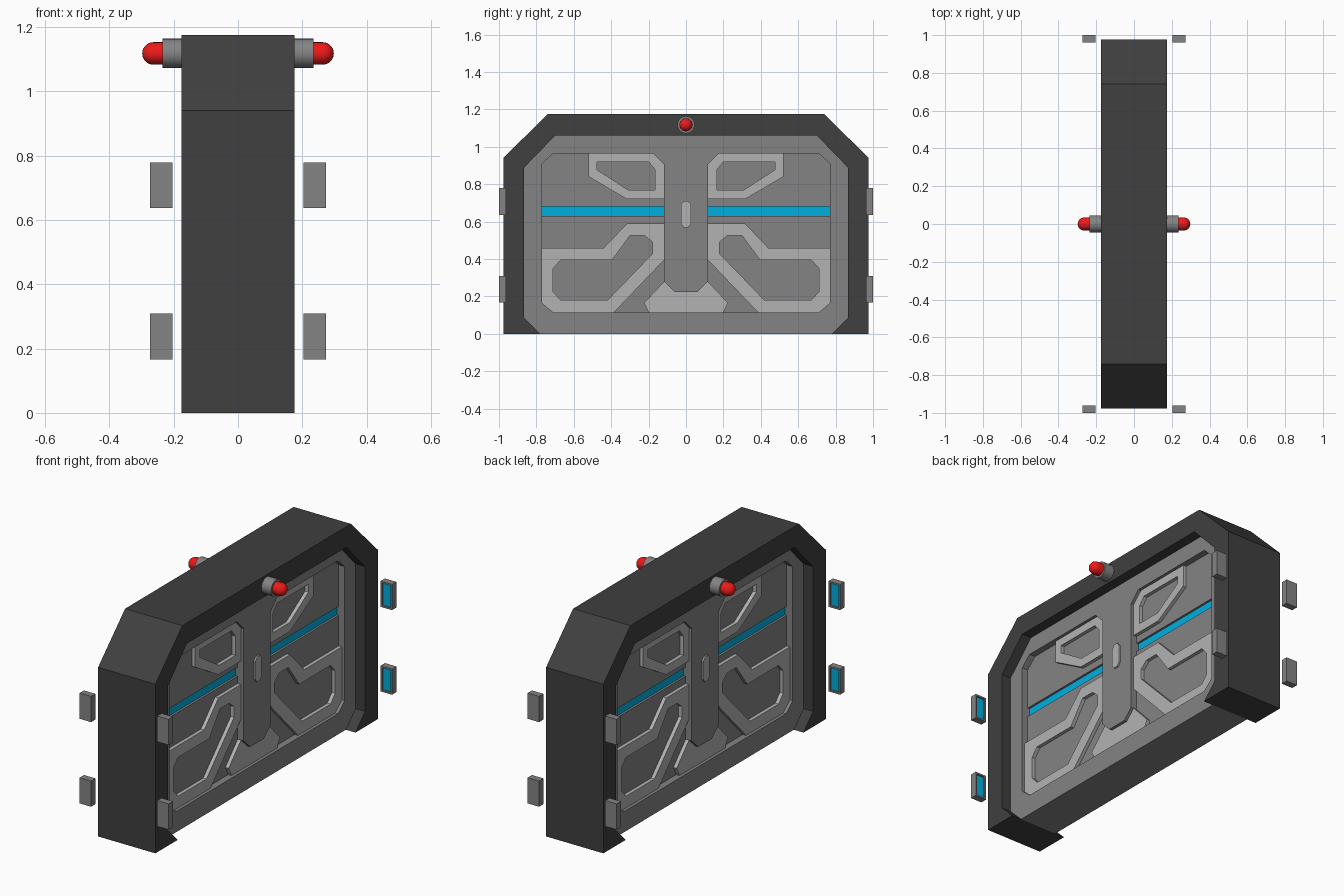
import bpy, bmesh, math
from mathutils import Vector, Matrix

if "Cube" in bpy.data.objects:
    bpy.data.objects.remove(bpy.data.objects["Cube"])


def material(name, rgb):
    m = bpy.data.materials.new(name)
    m.diffuse_color = (*rgb, 1)
    m.use_nodes = True
    m.node_tree.nodes["Principled BSDF"].inputs["Base Color"].default_value = m.diffuse_color
    return m


DARK = material("dark_grey", (0.05, 0.05, 0.05))
MID = material("mid_grey", (0.23, 0.23, 0.23))
LIGHT = material("light_grey", (0.45, 0.45, 0.45))
BLUE = material("blue_glow", (0.0, 0.43, 0.75))
RED = material("red_lamp", (0.85, 0.01, 0.01))


def finish(name, bm, *mats):
    bmesh.ops.recalc_face_normals(bm, faces=bm.faces[:])
    me = bpy.data.meshes.new(name)
    bm.to_mesh(me)
    bm.free()
    for m in mats:
        me.materials.append(m)
    ob = bpy.data.objects.new(name, me)
    bpy.context.collection.objects.link(ob)
    return ob


def sym(half):
    """Close a half outline (y >= 0) by mirroring it in y."""
    return half + [(-y, z) for y, z in reversed(half)]


def prism(name, mat, half_thick, *loops):
    """Extrude yz outlines (first outer, then holes) to x = +-half_thick."""
    bm = bmesh.new()
    edges = []
    for loop in loops:
        vs = [bm.verts.new((-half_thick, y, z)) for y, z in loop]
        edges += [bm.edges.new((vs[i - 1], vs[i])) for i in range(len(vs))]
    if len(loops) == 1:
        bm.faces.new(vs)
    else:
        bmesh.ops.triangle_fill(bm, edges=edges, use_beauty=True, normal=(1, 0, 0))
    ext = bmesh.ops.extrude_face_region(bm, geom=bm.faces[:], use_keep_orig=True)
    moved = [g for g in ext["geom"] if isinstance(g, bmesh.types.BMVert)]
    bmesh.ops.translate(bm, verts=moved, vec=(2 * half_thick, 0, 0))
    return finish(name, bm, mat)


def rect(y0, y1, z0, z1):
    return [(y0, z0), (y1, z0), (y1, z1), (y0, z1)]


def lathe(name, mat, profile, side, z, steps=24):
    """Revolve (x, radius) points about an x-parallel axis at height z."""
    bm = bmesh.new()
    vs = [bm.verts.new((x * side, 0, z + r)) for x, r in profile]
    es = [bm.edges.new(p) for p in zip(vs, vs[1:])]
    bmesh.ops.spin(bm, geom=vs + es, cent=(0, 0, z), axis=(1, 0, 0),
                   angle=math.tau, steps=steps)
    bmesh.ops.remove_doubles(bm, verts=bm.verts[:], dist=1e-4)
    ob = finish(name, bm, mat)
    bpy.ops.object.select_all(action='DESELECT')
    ob.select_set(True)
    bpy.context.view_layer.objects.active = ob
    bpy.ops.object.shade_smooth_by_angle(angle=math.radians(35))


# Outer door frame: an arch with chamfered shoulders and feet
outer = [(0.78, 0), (0.977, 0), (0.977, 0.94), (0.74, 1.175)]
inner = [(0.70, 1.06), (0.865, 0.89), (0.865, 0.085), (0.78, 0)]
frame = outer + [(-y, z) for y, z in reversed(outer)]
frame += [(-y, z) for y, z in reversed(inner[:3])] + inner[:3]
prism("door_frame", DARK, 0.176, frame)

# Door leaf border with its central post, pierced by one recess
border = sym([(0.78, 0), (0.865, 0.085), (0.865, 0.89), (0.70, 1.06)])
half = [(0.06, 0.225), (0.117, 0.28), (0.117, 0.905), (0.175, 0.965),
        (0.71, 0.965), (0.77, 0.91), (0.77, 0.165), (0.71, 0.115)]
prism("door_border", MID, 0.117, border, sym(half))

# Recessed panels and the glowing strip between them
prism("upper_panel", MID, 0.08, rect(-0.8, 0.8, 0.68, 0.98))
prism("lower_panel", MID, 0.08, rect(-0.8, 0.8, 0.10, 0.63))
prism("light_strip", BLUE, 0.068, rect(-0.8, 0.8, 0.63, 0.68))

# Raised trim outlines on both halves of the door
upper_out = [(0.117, 0.72), (0.315, 0.72), (0.52, 0.84), (0.52, 0.965),
             (0.175, 0.965), (0.117, 0.905)]
upper_in = [(0.165, 0.77), (0.31, 0.77), (0.475, 0.877), (0.475, 0.92),
            (0.20, 0.92), (0.165, 0.877)]
lower_out = [(0.77, 0.46), (0.44, 0.46), (0.315, 0.59), (0.117, 0.59),
             (0.117, 0.395), (0.385, 0.115), (0.71, 0.115), (0.77, 0.165)]
lower_in = [(0.71, 0.35), (0.67, 0.395), (0.395, 0.395), (0.30, 0.525),
            (0.22, 0.525), (0.178, 0.49), (0.178, 0.43), (0.42, 0.18),
            (0.67, 0.18), (0.71, 0.225)]
for s, tag in ((1, "rear"), (-1, "front")):
    def flip(loop):
        return [(y * s, z) for y, z in loop]
    prism("upper_trim_" + tag, LIGHT, 0.1, flip(upper_out), flip(upper_in))
    prism("lower_trim_" + tag, LIGHT, 0.1, flip(lower_out), flip(lower_in))

# Base trim below the post, and the lock plate on it
prism("base_trim", LIGHT, 0.1, sym([(0.20, 0.115), (0.225, 0.165),
                                    (0.117, 0.28), (0.06, 0.225)]))
prism("lock_plate", LIGHT, 0.126, sym([(0.012, 0.57), (0.028, 0.59),
                                       (0.028, 0.69), (0.012, 0.71)]))

# Warning lamps and floating wall brackets on both sides
for sx in (1, -1):
    lathe("lamp_base", MID, [(0.17, 0), (0.17, 0.046), (0.235, 0.046),
                             (0.235, 0)], sx, 1.118)
    dome = [(0.263 + 0.035 * math.sin(a), 0.035 * math.cos(a))
            for a in (math.pi / 2 * i / 8 for i in range(9))]
    lathe("lamp_bulb", RED, [(0.23, 0), (0.23, 0.035)] + dome, sx, 1.118)
    for sy in (1, -1):
        for z in (0.238, 0.708):
            bm = bmesh.new()
            mat = (Matrix.Translation((sx * 0.238, sy * 0.981, z))
                   @ Matrix.Diagonal((0.07, 0.038, 0.143, 1)))
            bmesh.ops.create_cube(bm, size=1, matrix=mat)
            bm.normal_update()
            face = max(bm.faces, key=lambda f: f.normal.dot(Vector((0, -sy, 0))))
            bmesh.ops.inset_region(bm, faces=[face], thickness=0.013)
            ext = bmesh.ops.extrude_discrete_faces(bm, faces=[face])["faces"][0]
            bmesh.ops.translate(bm, verts=ext.verts[:], vec=(0, sy * 0.01, 0))
            ext.material_index = 1
            finish("wall_bracket", bm, MID, BLUE)
